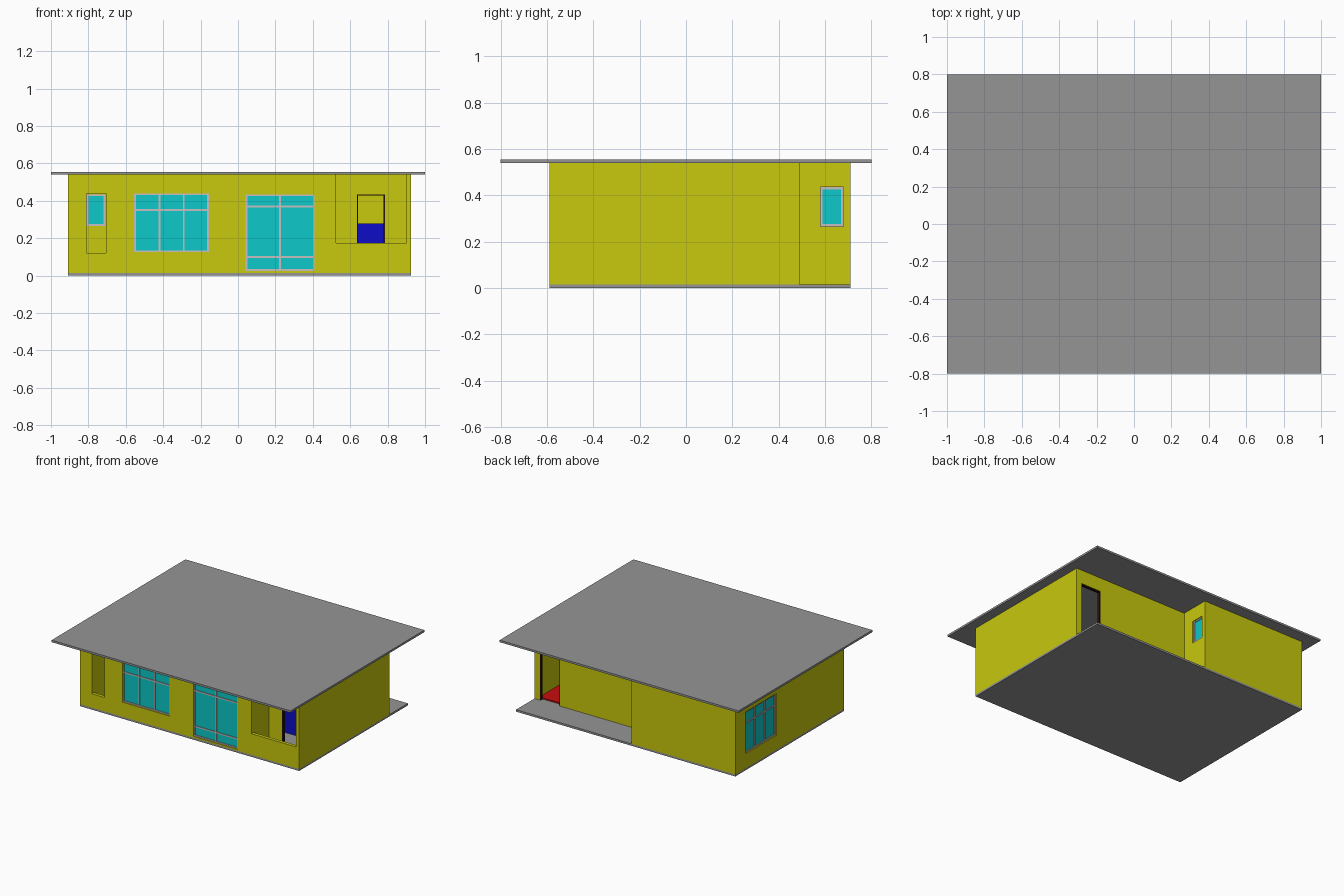
import bpy
import bmesh

cube = bpy.data.objects.get("Cube")
if cube:
    bpy.data.objects.remove(cube, do_unlink=True)


def material(name, r, g, b):
    m = bpy.data.materials.new(name)
    m.use_nodes = True
    m.diffuse_color = (r, g, b, 1)
    m.node_tree.nodes["Principled BSDF"].inputs["Base Color"].default_value = (r, g, b, 1)
    return m


YELLOW = material("yellow_plaster", 0.58, 0.58, 0.004)
GREY = material("grey_concrete", 0.3, 0.3, 0.3)
CYAN = material("cyan_glass", 0.004, 0.58, 0.58)
LIGHT = material("light_frame", 0.58, 0.53, 0.53)
DARK = material("dark_wood", 0.02, 0.006, 0.006)
RED = material("red_floor", 0.58, 0.004, 0.004)
BLUE = material("blue_cabinet", 0.004, 0.004, 0.58)

BASE, TOP, T = 0.015, 0.54, 0.025


def boxes(name, spans, mat):
    """One object made of boxes, each given as x, y and z ranges."""
    bm = bmesh.new()
    for (x0, x1), (y0, y1), (z0, z1) in spans:
        made = bmesh.ops.create_cube(bm, size=1)["verts"]
        bmesh.ops.scale(bm, vec=(x1 - x0, y1 - y0, z1 - z0), verts=made)
        bmesh.ops.translate(bm, vec=((x0 + x1) / 2, (y0 + y1) / 2, (z0 + z1) / 2), verts=made)
    mesh = bpy.data.meshes.new(name)
    bm.to_mesh(mesh)
    bm.free()
    mesh.materials.append(mat)
    obj = bpy.data.objects.new(name, mesh)
    bpy.context.scene.collection.objects.link(obj)
    return obj


def place(axis, along, across, up):
    """Order the ranges for a panel running along x or y."""
    return (along, across, up) if axis == "x" else (across, along, up)


def wall(name, axis, along, across, holes=()):
    """A wall with openings, each given as start, end, bottom and top."""
    parts, at = [], along[0]
    for a, b, low, high in holes:
        parts.append(place(axis, (at, a), across, (BASE, TOP)))
        if low > BASE:
            parts.append(place(axis, (a, b), across, (BASE, low)))
        if high < TOP:
            parts.append(place(axis, (a, b), across, (high, TOP)))
        at = b
    parts.append(place(axis, (at, along[1]), across, (BASE, TOP)))
    boxes(name, parts, YELLOW)


def window(name, axis, hole, across, columns=1, rails=()):
    """Glass pane with a border, evenly spaced mullions and rails."""
    a, b, low, high = hole
    c0, c1 = across
    mid, w = (c0 + c1) / 2, 0.01
    boxes(name + "_glass", [place(axis, (a, b), (mid - 0.002, mid + 0.002), (low, high))], CYAN)
    bars = [place(axis, (a, b), across, (low, low + w)),
            place(axis, (a, b), across, (high - w, high))]
    bars += [place(axis, (a, b), across, (z - w / 2, z + w / 2)) for z in rails]
    step = (b - a - w) / columns
    bars += [place(axis, (a + i * step, a + i * step + w), across, (low, high))
             for i in range(columns + 1)]
    boxes(name + "_frame", bars, LIGHT)


# Slab and roof
boxes("floor_slab", [((-0.91, 0.925), (-0.59, 0.71), (0, BASE))], GREY)
boxes("roof_slab", [((-1, 1), (-0.8, 0.8), (TOP, 0.555))], GREY)

# Openings
niche = (-0.81, -0.705, 0.12, 0.44)
front_window = (-0.555, -0.155, 0.125, 0.44)
glass_door = (0.04, 0.41, 0.025, 0.435)
loggia = (0.525, 0.9, 0.175, TOP)
side_window = (0.22, 0.59, 0.125, 0.44)
porch_window = (0.58, 0.68, 0.265, 0.435)
back_door = (0.71, 0.88, BASE, 0.435)
loggia_door = (0.635, 0.785, BASE, 0.435)
niche_window = (-0.81, -0.71, 0.265, 0.435)

# Outer walls
wall("front_wall", "x", (-0.91, 0.925), (-0.59, -0.59 + T),
     [niche, front_window, glass_door, loggia])
wall("left_wall", "y", (-0.59 + T, 0.49), (0.925 - T, 0.925))
wall("right_wall", "y", (-0.59 + T, 0.71), (-0.91, -0.91 + T), [side_window])
wall("back_wall", "x", (-0.91 + T, -0.04), (0.71 - T, 0.71))
wall("porch_side_wall", "y", (0.49 - T, 0.71 - T), (-0.04 - T, -0.04), [porch_window])
wall("porch_back_wall", "x", (-0.04, 0.925), (0.49 - T, 0.49), [back_door])

# Recessed loggia and niche behind the front wall
wall("loggia_side_wall", "y", (-0.59 + T, -0.38), (0.525 - T, 0.525))
wall("loggia_back_wall", "x", (0.525 - T, 0.9), (-0.38, -0.38 + T), [loggia_door])
for label, x in (("right", -0.81 - T), ("left", -0.705)):
    wall("niche_" + label + "_wall", "y", (-0.59 + T, -0.38), (x, x + T))
wall("niche_back_wall", "x", (-0.81 - T, -0.705 + T), (-0.38, -0.38 + T), [niche_window])

# Windows and glazed door
window("front_window", "x", front_window, (-0.583, -0.568), 3, (0.35,))
window("glass_door", "x", glass_door, (-0.583, -0.568), 2, (0.37, 0.1))
window("niche_window", "x", niche_window, (-0.375, -0.36))
window("side_window", "y", side_window, (-0.903, -0.888), 3, (0.35,))
window("porch_window", "y", porch_window, (-0.062, -0.047))

# Dark door frames
for label, (a, b, low, high), y in (("back_door", back_door, 0.467),
                                    ("loggia_door", loggia_door, -0.378)):
    depth = (y, y + 0.02)
    boxes(label + "_frame", [((a, a + 0.007), depth, (low, high)),
                             ((b - 0.007, b), depth, (low, high)),
                             ((a, b), depth, (high - 0.007, high))], DARK)

# Interior
wall("partition_wall", "x", (0.5, 0.9), (-0.05, -0.05 + T))
wall("hall_wall", "y", (-0.38 + T, -0.05), (0.5 - T, 0.5))
boxes("blue_cabinet", [((0.5, 0.9), (-0.16, -0.05), (BASE, 0.28))], BLUE)
boxes("red_floor", [((-0.04, 0.9), (-0.025, 0.465), (BASE, 0.025)),
                    ((0.04, 0.41), (-0.588, -0.025), (BASE, 0.024))], RED)
